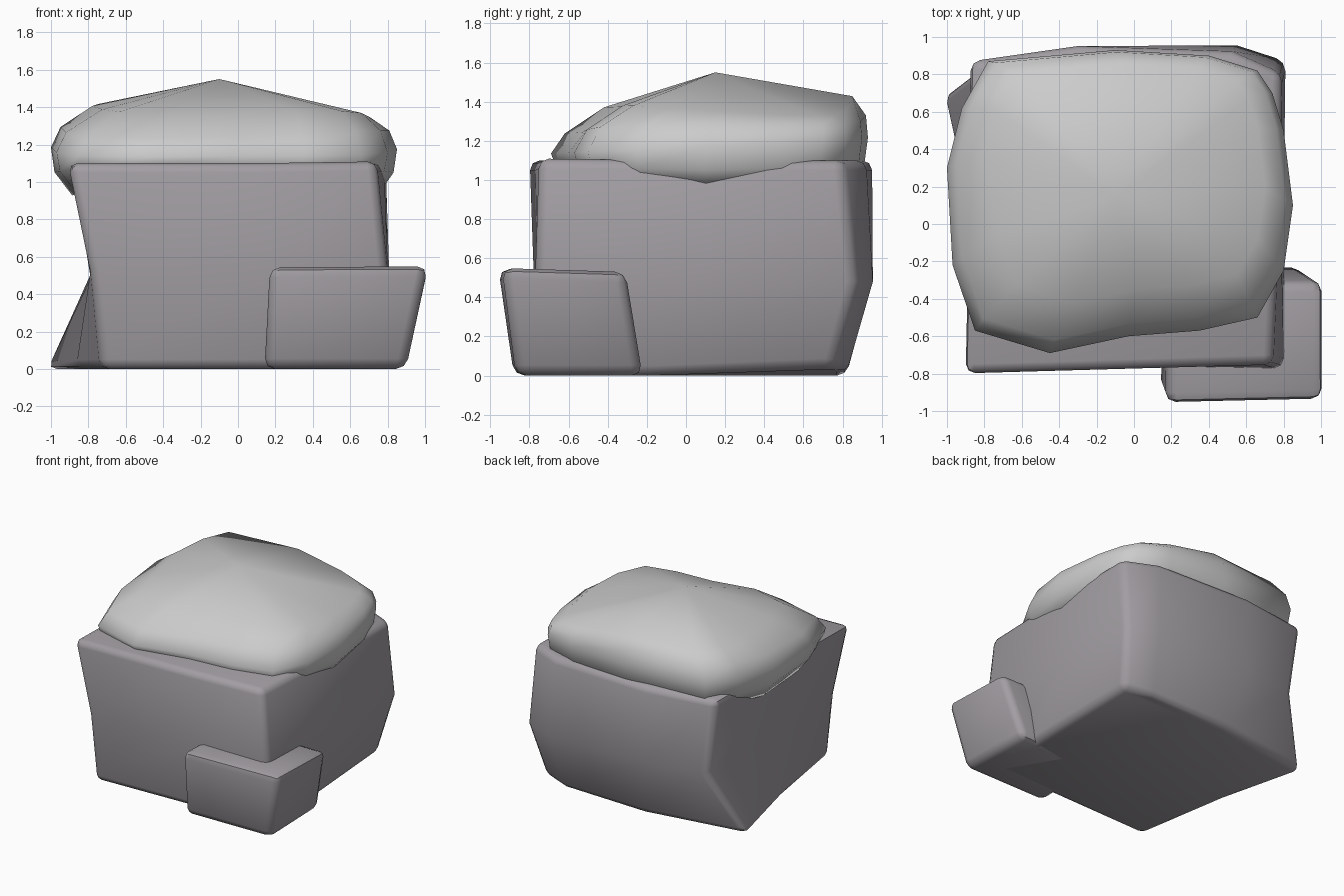
import bpy, bmesh, math

if "Cube" in bpy.data.objects:
    bpy.data.objects.remove(bpy.data.objects["Cube"])


def material(name, rgb):
    m = bpy.data.materials.new(name)
    m.diffuse_color = (*rgb, 1)
    m.use_nodes = True
    m.node_tree.nodes["Principled BSDF"].inputs["Base Color"].default_value = m.diffuse_color
    return m


stone_mat = material("dark_stone", (.36, .34, .365))
cap_mat = material("light_stone", (.56, .555, .57))


def finish(name, bm, angle, mat):
    bmesh.ops.recalc_face_normals(bm, faces=bm.faces)
    me = bpy.data.meshes.new(name)
    bm.to_mesh(me)
    bm.free()
    me.materials.append(mat)
    ob = bpy.data.objects.new(name, me)
    bpy.context.collection.objects.link(ob)
    bpy.ops.object.select_all(action='DESELECT')
    ob.select_set(True)
    bpy.context.view_layer.objects.active = ob
    bpy.ops.object.shade_smooth_by_angle(angle=math.radians(angle))
    return ob


def loft(bm, rings):
    """Join closed rings of points from bottom to top; both ends stay open."""
    loops = [[bm.verts.new(p) for p in r] for r in rings]
    for a, b in zip(loops, loops[1:]):
        n = len(a)
        for i in range(n):
            j = (i + 1) % n
            bm.faces.new((a[i], a[j], b[j], b[i]))
    return loops


def stone(name, rings, width):
    """Rough closed block with softened corners and rims."""
    bm = bmesh.new()
    loops = loft(bm, rings)
    bm.faces.new(loops[-1])
    bm.faces.new(loops[0][::-1])
    bmesh.ops.recalc_face_normals(bm, faces=bm.faces)
    edges = [e for e in bm.edges if e.calc_face_angle() > math.radians(45)]
    bmesh.ops.bevel(bm, geom=edges, offset=width, segments=2, profile=0.5,
                    affect='EDGES', clamp_overlap=True)
    return finish(name, bm, 50, stone_mat)


# main block: front-left, front, front-right, right, back-right, back x2, back-left, left
stone("main_block", [
    [(-.73, -.78, 0), (.15, -.75, 0), (.72, -.72, 0), (.76, -.2, 0),
     (.73, .75, .04), (.5, .82, .01), (-.2, .82, 0), (-1.03, .69, 0), (-.86, .0, 0)],
    [(-.79, -.78, .52), (.17, -.76, .52), (.80, -.77, .52), (.80, .1, .5),
     (.81, .87, .48), (.55, .955, .48), (-.3, .95, .48), (-.79, .87, .5), (-.78, .1, .5)],
    [(-.91, -.80, 1.1), (.1, -.77, 1.1), (.74, -.75, 1.11), (.78, .1, 1.1),
     (.79, .80, 1.1), (.52, .92, 1.1), (-.3, .95, 1.1), (-.88, .87, 1.1), (-.89, .1, 1.1)],
], .05)

# small block at the front right corner
stone("small_block", [
    [(.14, -.88, 0), (.90, -.87, 0), (.88, -.22, 0), (.16, -.25, 0)],
    [(.17, -.96, .545), (1.015, -.94, .55), (1.015, -.31, .53), (.18, -.31, .53)],
], .055)

# domed cap lying over the top
outline = [(-.45, -.69), (-.03, -.6), (.35, -.57), (.66, -.5), (.8, -.25),
           (.85, .1), (.8, .5), (.74, .7), (.66, .82), (.4, .9), (-.1, .93),
           (-.78, .87), (-.92, .62), (-1, .3), (-.97, -.22), (-.85, -.57)]


def cap_ring(cx, cy, s, height, skew=0):
    pts = []
    for x, y in outline:
        px = cx + s * (x + .07) - skew * max(-x, 0) * max(y, 0)
        py = cy + s * (y - .12)
        pts.append((px, py, height(px, py)))
    return pts


def rim(x, y):
    """Upper rim: high at the front right, low at the back right."""
    r = max(x, 0)
    return 1.39 + .045 * y - .04 * r - .16 * r * y


bm = bmesh.new()
loops = loft(bm, [
    cap_ring(-.05, .12, .90, lambda x, y: .95 + .15 * (y - .1) ** 2 + .03 * x),
    cap_ring(-.07, .12, .98, lambda x, y: 1.05 + .07 * (y - .1) ** 2),
    cap_ring(-.07, .12, 1.0, lambda x, y: 1.17 + .05 * y),
    cap_ring(-.065, .15, .95, lambda x, y: 1.275 + .06 * y - .08 * max(x, 0) * y),
    cap_ring(-.02, .215, .784, rim, .1),
])
peak = bm.verts.new((-.1, .15, 1.55))
top = loops[-1]
for i in range(len(top)):
    bm.faces.new((top[i], top[(i + 1) % len(top)], peak))
bm.faces.new(loops[0][::-1])
finish("top_cap", bm, 60, cap_mat)
